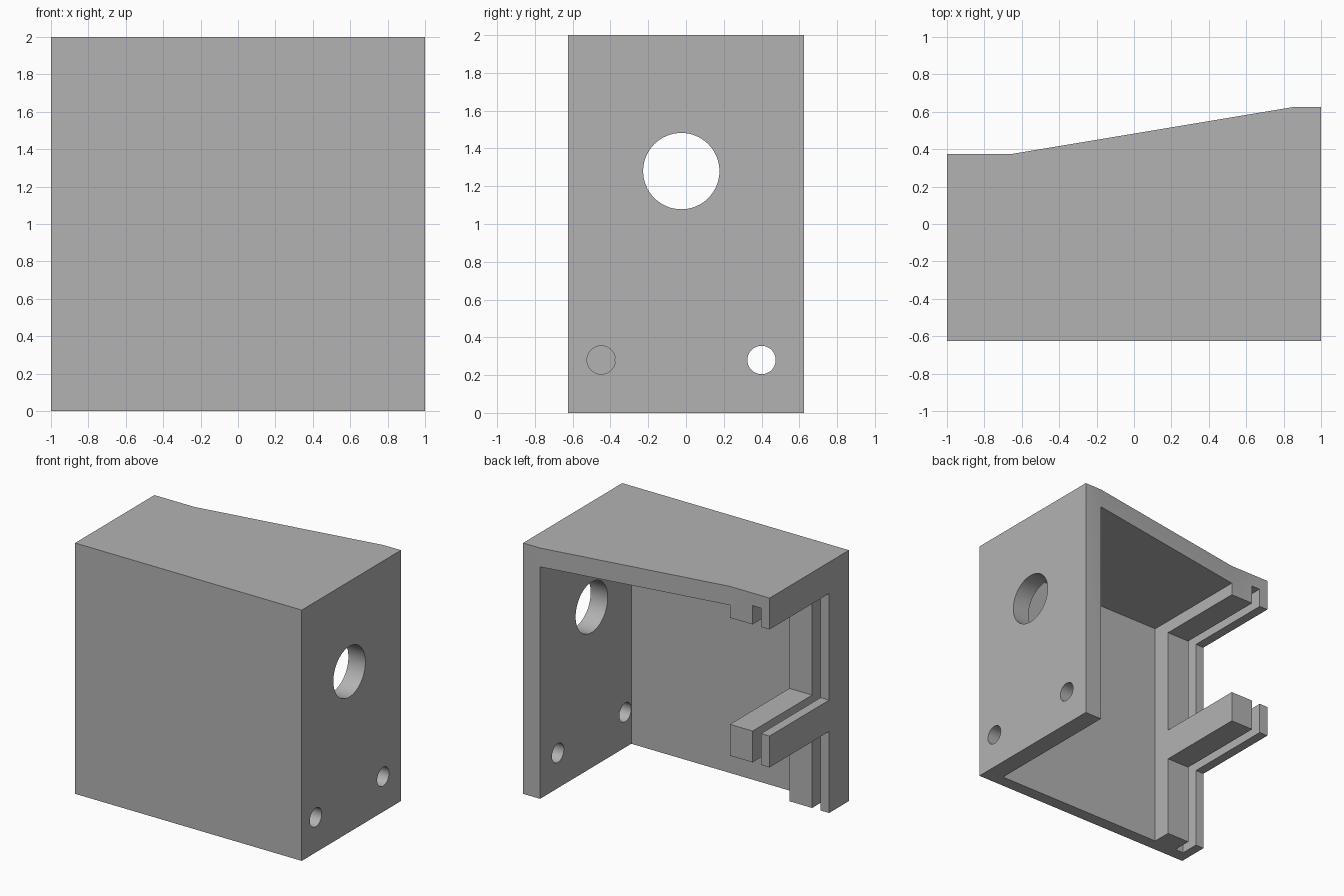
import bpy, bmesh, math
from mathutils import Matrix, Vector

old = bpy.data.objects.get("Cube")
if old:
    bpy.data.objects.remove(old, do_unlink=True)

grey = bpy.data.materials.new("mid grey")
grey.use_nodes = True
colour = (0.45, 0.45, 0.45, 1)
grey.diffuse_color = colour
grey.node_tree.nodes["Principled BSDF"].inputs["Base Color"].default_value = colour


def make_object(name, bm):
    bmesh.ops.recalc_face_normals(bm, faces=bm.faces)
    mesh = bpy.data.meshes.new(name)
    bm.to_mesh(mesh)
    bm.free()
    mesh.materials.append(grey)
    obj = bpy.data.objects.new(name, mesh)
    bpy.context.collection.objects.link(obj)
    return obj


def prism(name, outline, height):
    bm = bmesh.new()
    base = bm.faces.new([bm.verts.new((x, y, 0)) for x, y in outline])
    top = bmesh.ops.extrude_face_region(bm, geom=[base])["geom"]
    verts = [v for v in top if isinstance(v, bmesh.types.BMVert)]
    bmesh.ops.translate(bm, verts=verts, vec=(0, 0, height))
    return make_object(name, bm)


def box(name, low, high):
    low, high = Vector(low), Vector(high)
    bm = bmesh.new()
    bmesh.ops.create_cube(bm, size=1, matrix=Matrix.Translation((low + high) / 2)
                          @ Matrix.Diagonal((*(high - low), 1)))
    return make_object(name, bm)


def side_hole(name, y, z, radius):
    bm = bmesh.new()
    bmesh.ops.create_cone(bm, cap_ends=True, segments=64, radius1=radius,
                          radius2=radius, depth=0.5,
                          matrix=Matrix.Translation((0.95, y, z))
                          @ Matrix.Rotation(math.pi / 2, 4, "Y"))
    return make_object(name, bm)


# Solid housing with a stepped, sloping back edge
housing = prism("housing", [(-1, -0.625), (1, -0.625), (1, 0.625), (0.85, 0.625),
                            (-0.65, 0.375), (-1, 0.375)], 2)

inner_y = -0.525
cutters = [
    # Main cavity, open at the back and the bottom
    box("cavity_cutter", (-0.65, inner_y, -1), (0.85, 1, 1.85)),
    # Groove that holds a sliding panel
    box("groove_cutter", (-0.925, inner_y, -1), (-0.85, 1, 1.9)),
    # Openings above and below the middle rail
    box("upper_opening_cutter", (-1.5, -0.375, 0.9), (-0.6, 1, 1.75)),
    box("lower_opening_cutter", (-1.5, -0.375, -1), (-0.6, 1, 0.65)),
    # Round holes in the side wall
    side_hole("large_hole_cutter", -0.025, 1.28, 0.202),
    side_hole("front_hole_cutter", -0.449, 0.28, 0.075),
    side_hole("back_hole_cutter", 0.4, 0.28, 0.075),
]

bpy.ops.object.select_all(action="DESELECT")
housing.select_set(True)
bpy.context.view_layer.objects.active = housing
for cutter in cutters:
    cutter.hide_render = True
    cut = housing.modifiers.new(cutter.name, "BOOLEAN")
    cut.operation = "DIFFERENCE"
    cut.solver = "EXACT"
    cut.object = cutter
    bpy.ops.object.modifier_apply(modifier=cut.name)
    bpy.data.objects.remove(cutter, do_unlink=True)

bpy.ops.object.shade_smooth_by_angle(angle=math.radians(30))
